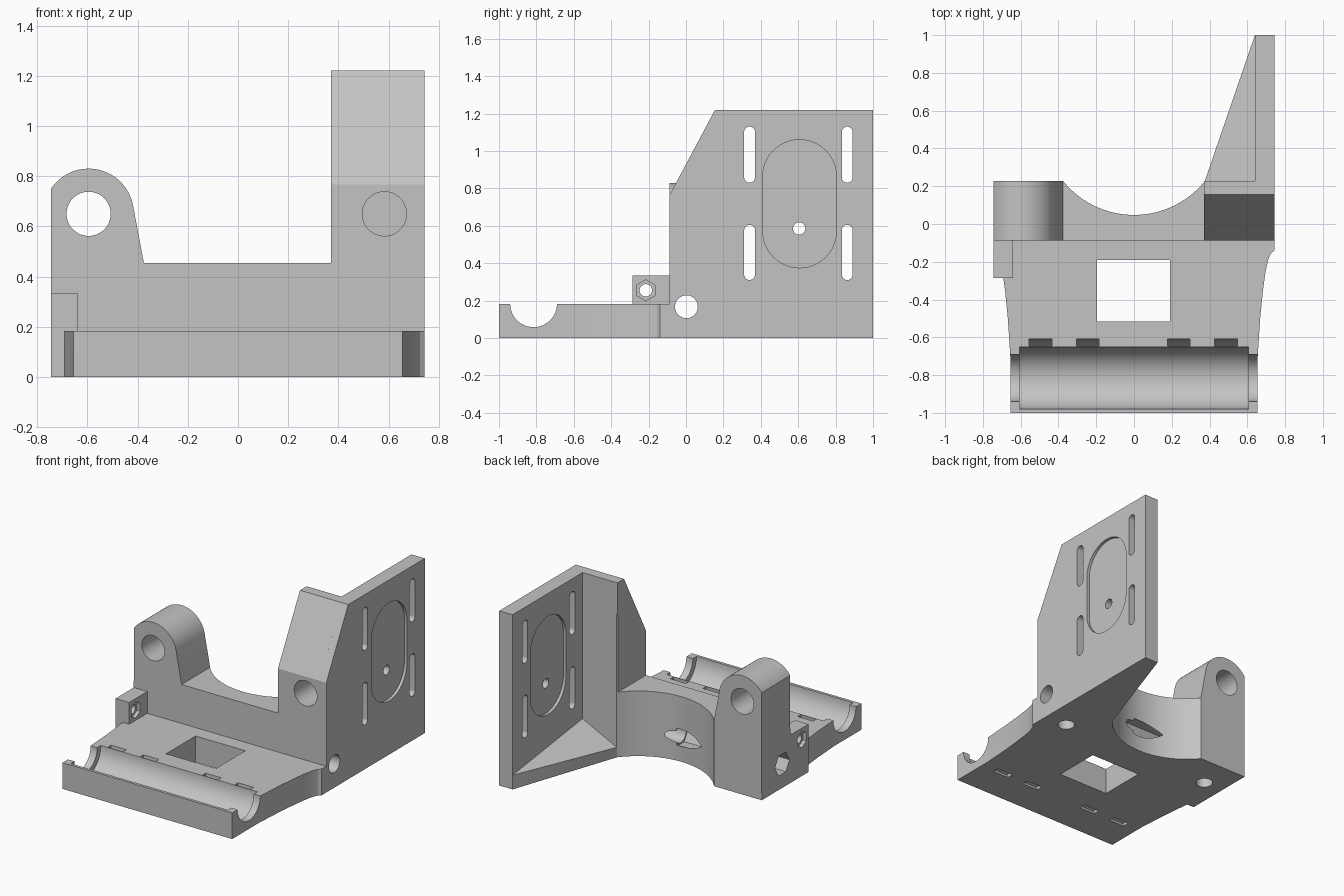
import bpy, bmesh
from math import cos, sin, radians

if "Cube" in bpy.data.objects:
    bpy.data.objects.remove(bpy.data.objects["Cube"], do_unlink=True)

SHADE = (0.55, 0.55, 0.55, 1)
grey = bpy.data.materials.new("plain_grey")
grey.use_nodes = True
grey.diffuse_color = SHADE
grey.node_tree.nodes["Principled BSDF"].inputs["Base Color"].default_value = SHADE


def arc(u, v, r, start=0, end=360, n=48):
    """Points on an arc; a full circle leaves out the repeated end point."""
    full = abs(end - start) == 360
    steps = n if full else n + 1
    return [(u + r * cos(radians(start + (end - start) * i / n)),
             v + r * sin(radians(start + (end - start) * i / n))) for i in range(steps)]


def box(u0, u1, v0, v1):
    return [(u0, v0), (u1, v0), (u1, v1), (u0, v1)]


def oblong(u, v0, v1, r):
    """Upright slot outline with round ends."""
    return arc(u, v1 - r, r, 0, 180, 24) + arc(u, v0 + r, r, 180, 360, 24)


def prism(name, points, axis, low, high):
    """Extrude a flat outline along one axis."""
    place = {"x": lambda u, v, w: (w, u, v),
             "y": lambda u, v, w: (u, w, v),
             "z": lambda u, v, w: (u, v, w)}[axis]
    bm = bmesh.new()
    rings = [[bm.verts.new(place(u, v, w)) for u, v in points] for w in (low, high)]
    bm.faces.new(rings[0])
    bm.faces.new(rings[1])
    for i in range(len(points)):
        j = (i + 1) % len(points)
        bm.faces.new((rings[0][i], rings[0][j], rings[1][j], rings[1][i]))
    bmesh.ops.recalc_face_normals(bm, faces=bm.faces)
    mesh = bpy.data.meshes.new(name)
    bm.to_mesh(mesh)
    bm.free()
    mesh.materials.append(grey)
    obj = bpy.data.objects.new(name, mesh)
    bpy.context.collection.objects.link(obj)
    return obj


def combine(target, tool, operation="DIFFERENCE"):
    """Apply a boolean and throw the tool away."""
    mod = target.modifiers.new("combine", "BOOLEAN")
    mod.operation = operation
    mod.solver = "EXACT"
    mod.object = tool
    bpy.context.view_layer.objects.active = target
    bpy.ops.object.modifier_apply(modifier=mod.name)
    bpy.data.objects.remove(tool, do_unlink=True)


def cut(target, points, axis, low, high):
    combine(target, prism("cutter", points, axis, low, high))


FRONT, BACK = -0.087, 0.228     # faces of the rear wall
EDGE, INNER, TOP = 0.743, 0.64, 1.22

# Base plate with flared sides
side = [(0.655, -1), (0.655, -0.7), (0.668, -0.5), (0.682, -0.36), (0.695, -0.26)]
flare = [(0.71, -0.19), (0.725, -0.155), (EDGE, -0.14), (EDGE, FRONT)]
left = [(-x, y) for x, y in reversed(side)]
base = prism("base_plate", side + flare + [(-0.7, FRONT)] + left, "z", 0, 0.183)

# Roller trough, its narrower end seats, the window and the strap slots
ty, tz = -0.815, 0.183
cut(base, arc(ty, tz, 0.165, n=64), "x", -0.605, 0.605)
cut(base, arc(ty, tz, 0.125, n=64), "x", -0.9, 0.9)
cut(base, box(-0.195, 0.19, -0.515, -0.19), "z", -0.1, 0.5)
for x in (-0.495, -0.245, 0.237, 0.487):
    ring = arc(ty, tz, 0.206, 15, -75, 24) + arc(ty, tz, 0.17, -75, 15, 24)
    cut(base, ring, "x", x - 0.06, x + 0.06)

# Nut block on the side of the base
block = prism("nut_block", box(-0.287, FRONT, 0, 0.335), "x", -0.745, -INNER)
cut(block, arc(-0.215, 0.255, 0.033), "x", -0.9, -0.5)
hexagon = arc(-0.215, 0.255, 0.056, 30, 390, 6)
cut(block, hexagon, "x", -0.665, -0.5)
cut(block, hexagon, "x", -0.9, -0.72)

# Rear wall with rounded lug and tower
lx, bore_z = -0.595, 0.65
outline = [(-0.745, 0)] + arc(lx, bore_z, 0.18, 146, 12, 40)[::-1][::-1] + [
    (-0.375, 0.455), (0.37, 0.455), (0.37, TOP), (INNER + 0.05, TOP), (INNER + 0.05, 0)]
wall = prism("rear_bracket", outline, "y", FRONT, BACK)
cut(wall, arc(0, 0.53, 0.482, n=128), "z", -0.1, 1)

# Side plate, recessed on both faces
plate = prism("side_plate", [(FRONT, 0), (1, 0), (1, TOP), (0.155, TOP), (FRONT, 0.766)],
              "x", INNER, EDGE)
for low, high in ((EDGE - 0.02, 0.9), (0.5, INNER + 0.02)):
    cut(plate, oblong(0.607, 0.375, 1.06, 0.197), "x", low, high)
cut(plate, arc(0.605, 0.585, 0.033), "x", 0.5, 0.9)
for y in (0.34, 0.862):
    for z0, z1 in ((0.31, 0.605), (0.83, 1.13)):
        cut(plate, oblong(y, z0, z1, 0.029), "x", 0.5, 0.9)

# Sloping gusset shelf between tower and plate
shelf = prism("gusset_shelf", [(0.375, BACK), (0.375, 0.15), (0.69, 0.15), (0.69, 1), (INNER, 1)],
              "z", 0, 0.2)
for v in shelf.data.vertices:
    if v.co.z > 0.1:
        v.co.z = 0.2 - (INNER - v.co.x) * 0.49 - (v.co.y - BACK) * 0.13

combine(wall, plate, "UNION")
combine(wall, shelf, "UNION")

# Sloped tower front, rod bores, cross bore with deep nut pocket, clamp bolt holes
cut(wall, [(-0.185, 0.5825), (0.255, 1.4075), (-0.3, 1.41)], "x", 0.2, 0.9)
cut(wall, arc(lx, bore_z, 0.088), "y", -0.3, 0.4)
cut(wall, arc(0.583, bore_z, 0.088), "y", -0.3, 0.17)
cut(wall, arc(0.002, 0.167, 0.061), "x", -0.9, 0.9)
cut(wall, arc(0.002, 0.167, 0.08, 0, 360, 6), "x", -0.9, 0.04)
for x in (lx, 0.575):
    cut(wall, arc(x, 0, 0.055), "z", -0.1, 0.5)

# Smooth curved faces and keep the sharp edges
for obj in (base, block, wall):
    bpy.ops.object.select_all(action="DESELECT")
    obj.select_set(True)
    bpy.context.view_layer.objects.active = obj
    bpy.ops.object.shade_smooth_by_angle(angle=radians(20))
